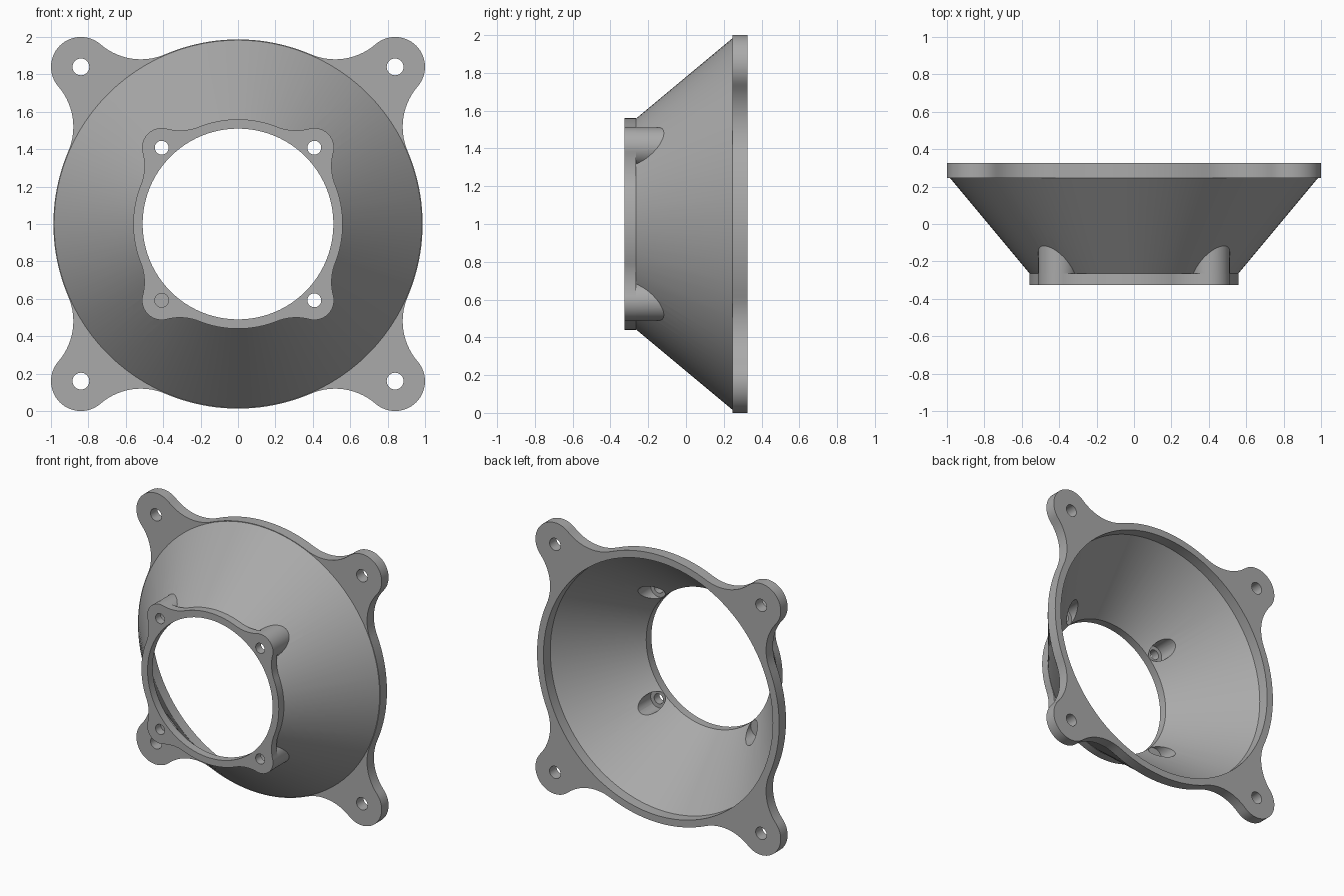
import bpy, bmesh
from math import pi, cos, sin, acos, atan2, hypot, sqrt

if "Cube" in bpy.data.objects:
    bpy.data.objects.remove(bpy.data.objects["Cube"])

grey = bpy.data.materials.new("Matte grey")
grey.use_nodes = True
grey.diffuse_color = (0.4, 0.4, 0.4, 1)
grey.node_tree.nodes["Principled BSDF"].inputs["Base Color"].default_value = (0.4, 0.4, 0.4, 1)


def arc(cx, cy, r, a0, a1, n):
    return [(cx + r * cos(a0 + (a1 - a0) * i / n), cy + r * sin(a0 + (a1 - a0) * i / n)) for i in range(n)]


def circle(r, n=96, cx=0, cz=0):
    return arc(cx, cz, r, 0, 2 * pi, n)


def lobed_outline(R, r, d, f):
    """Disc of radius R with four corner lobes of radius r at (d, d), blended by fillets f."""
    D, F = d * sqrt(2), R + f
    th = acos((F * F + D * D - (r + f) ** 2) / (2 * F * D))
    cx, cy = F * cos(th), F * sin(th)
    a = atan2(cy, D - cx)
    quarter = (arc(0, 0, R, -pi / 4, -th, 10)
               + arc(cx, -cy, f, pi - th, a, 14)
               + arc(D, 0, r, a - pi, pi - a, 24)
               + arc(cx, cy, f, -a, th - pi, 14)
               + arc(0, 0, R, th, pi / 4, 10))
    points = []
    for k in range(4):
        c, s = cos(pi / 4 + k * pi / 2), sin(pi / 4 + k * pi / 2)
        points += [(x * c - y * s, x * s + y * c) for x, y in quarter]
    return points


def loft(name, sections):
    """Closed solid through (outline, y) sections stacked along the y axis."""
    bm = bmesh.new()
    rings = [[bm.verts.new((x, y, z + 1)) for x, z in pts] for pts, y in sections]
    for a, b in zip(rings, rings[1:]):
        for i in range(len(a)):
            j = (i + 1) % len(a)
            bm.faces.new((a[i], a[j], b[j], b[i]))
    bm.faces.new(rings[0])
    bm.faces.new(rings[-1])
    bmesh.ops.recalc_face_normals(bm, faces=bm.faces)
    mesh = bpy.data.meshes.new(name)
    bm.to_mesh(mesh)
    bm.free()
    mesh.materials.append(grey)
    obj = bpy.data.objects.new(name, mesh)
    bpy.context.collection.objects.link(obj)
    return obj


def combine(target, tool, operation):
    mod = target.modifiers.new(operation, "BOOLEAN")
    mod.operation, mod.object, mod.solver = operation, tool, "EXACT"
    bpy.context.view_layer.objects.active = target
    bpy.ops.object.modifier_apply(modifier=mod.name)
    bpy.data.objects.remove(tool)


BACK, FRONT = 0.325, -0.325
STEP_BACK, STEP_FRONT = 0.245, -0.265
CORNERS = [(sx, sz) for sx in (-1, 1) for sz in (-1, 1)]

# Conical shell, its ends sunk into the two flanges
body = loft("conical_adapter", [(circle(0.54), -0.29), (circle(0.558), STEP_FRONT),
                                (circle(0.983), STEP_BACK), (circle(0.97), 0.28)])

# Large back flange and small front flange
back = lobed_outline(0.987, 0.16, 0.84, 0.33)
front = lobed_outline(0.56, 0.105, 0.408, 0.28)
combine(body, loft("back_flange", [(back, STEP_BACK), (back, BACK)]), "UNION")
combine(body, loft("front_flange", [(front, FRONT), (front, STEP_FRONT)]), "UNION")

# Screw bosses running from the front flange into the cone
for sx, sz in CORNERS:
    ring = circle(0.104, 48, 0.408 * sx, 0.408 * sz)
    combine(body, loft("boss", [(ring, -0.3), (ring, -0.1)]), "UNION")

# Hollow interior
combine(body, loft("bore", [(circle(0.51), -0.4), (circle(0.51), STEP_FRONT),
                            (circle(0.935), STEP_BACK), (circle(0.935), 0.4)]), "DIFFERENCE")

# Screw holes and the screw head pockets behind the front ones
for sx, sz in CORNERS:
    for d, r, y0, y1 in ((0.84, 0.045, 0.2, 0.4), (0.408, 0.066, STEP_FRONT, 0.02),
                         (0.408, 0.037, -0.4, -0.2)):
        ring = circle(r, 32, d * sx, d * sz)
        combine(body, loft("hole", [(ring, y0), (ring, y1)]), "DIFFERENCE")

bpy.ops.object.select_all(action="DESELECT")
body.select_set(True)
bpy.context.view_layer.objects.active = body
bpy.ops.object.shade_smooth_by_angle(angle=pi / 6)
